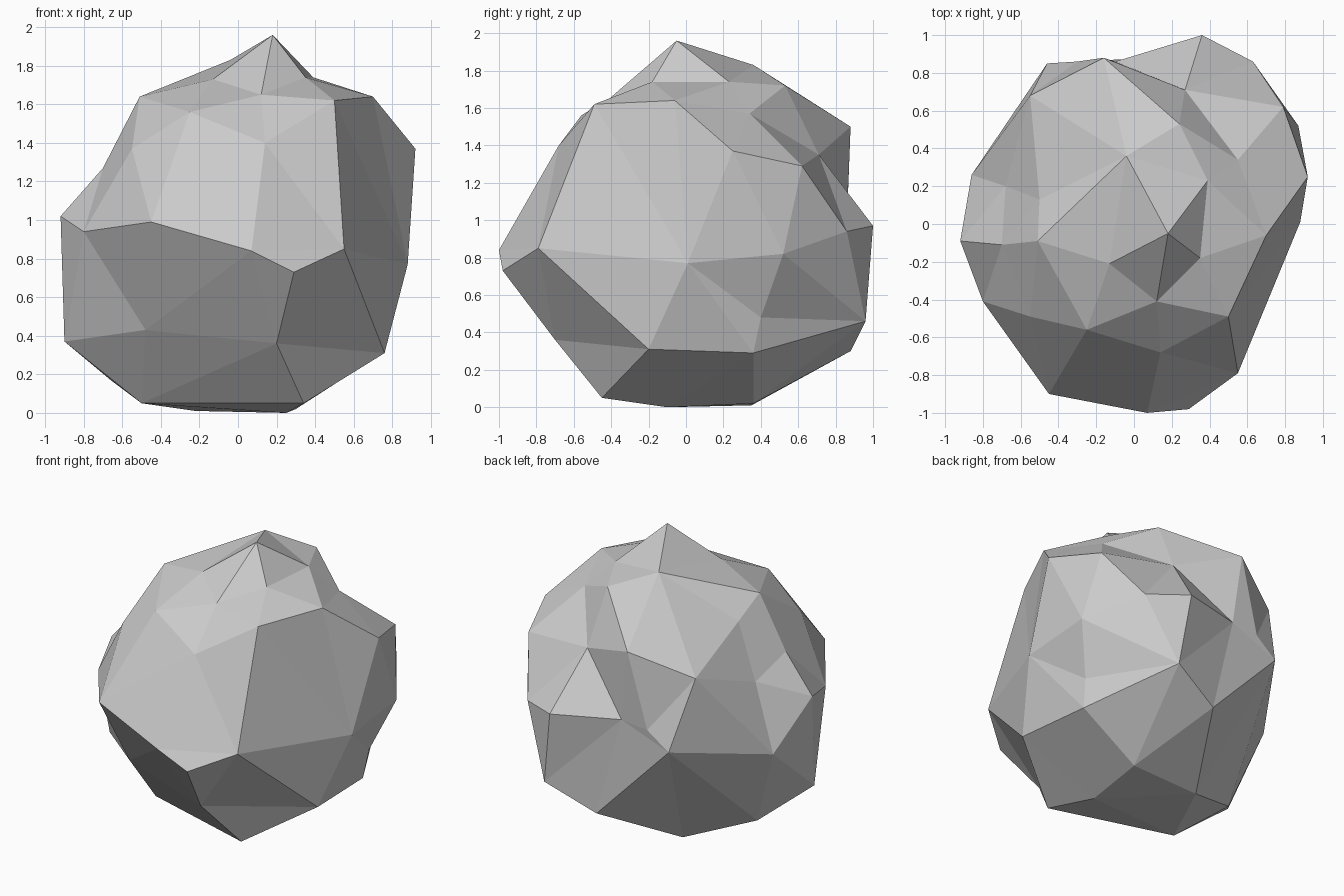
import bpy, bmesh
from mathutils import Vector

# Corner points of the chipped stone, from the peak down to the base
corners = [
    # peak and shoulders
    (.18, -.05, 1.96), (.35, -.18, 1.74), (.39, .23, 1.74), (-.04, .36, 1.83),
    (.24, .53, 1.72), (-.13, -.21, 1.73), (.5, -.49, 1.62), (.7, -.06, 1.64),
    (-.51, -.09, 1.64), (-.25, -.56, 1.56), (.55, .34, 1.57), (-.16, .88, 1.5),
    (.12, -.41, 1.65), (-.5, .13, 1.52),
    # upper belt
    (.92, .25, 1.37), (.79, .62, 1.29), (.27, .71, 1.35), (-.55, .68, 1.34),
    (-.68, .2, 1.17), (-.7, -.11, 1.27), (-.55, -.49, 1.37), (.14, -.68, 1.4),
    # widest belt
    (.55, -.79, .85), (.29, -.98, .73), (.07, -1, .84), (-.45, -.9, .99),
    (-.8, -.41, .94), (-.92, -.09, 1.02), (-.86, .26, .73), (-.46, .85, .86),
    (-.3, .86, .98), (-.1, .86, 1), (.36, 1, .97), (.63, .86, .94), (.87, .52, .82),
    (.88, .01, .77),
    # lower belt
    (.76, -.2, .31), (.2, -.7, .36), (-.48, -.52, .43), (-.9, -.14, .37),
    (-.66, .15, .17), (.08, .88, .3), (.43, .96, .46), (.72, .36, .29), (.74, .4, .48),
    # base
    (.34, -.45, .05), (-.5, -.2, .05), (.25, -.1, 0), (-.22, .35, .01), (.3, .36, .02),
]

# Skin the corners on a ball, then pull each one out to its real place,
# so the hollows between the chips are kept
core = Vector((0, 0, .9))
bm = bmesh.new()
verts = [bm.verts.new((Vector(c) - core).normalized()) for c in corners]
bmesh.ops.convex_hull(bm, input=verts)
for v, c in zip(verts, corners):
    v.co = c
bmesh.ops.recalc_face_normals(bm, faces=bm.faces[:])

mesh = bpy.data.meshes.new("rock")
bm.to_mesh(mesh)
bm.free()
rock = bpy.data.objects.new("rock", mesh)
bpy.context.collection.objects.link(rock)
